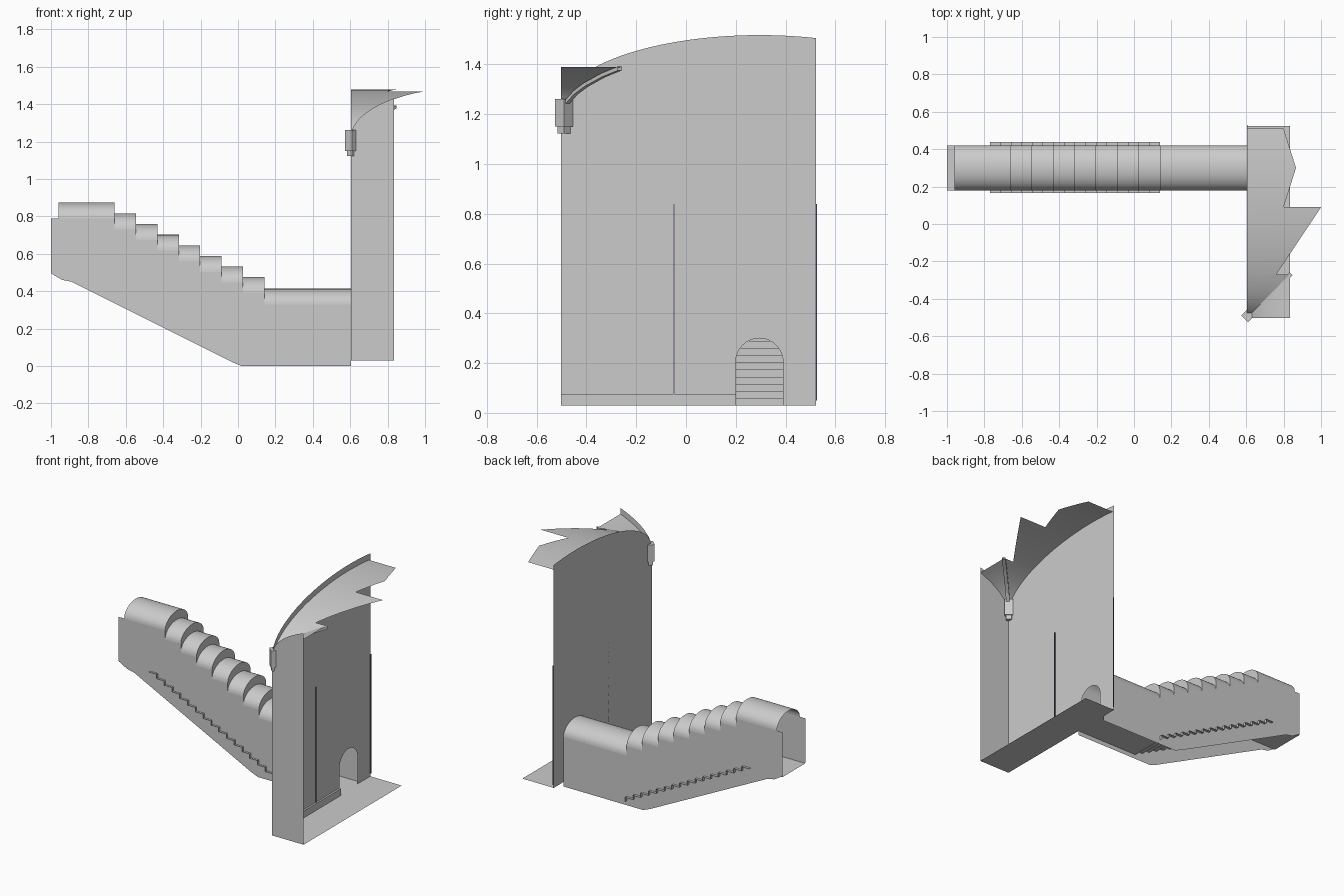
import bpy, bmesh
from math import sin, cos, pi, sqrt, radians

if "Cube" in bpy.data.objects:
    bpy.data.objects.remove(bpy.data.objects["Cube"])


def make(name, verts, faces, smooth=False, color=None):
    me = bpy.data.meshes.new(name)
    me.from_pydata(verts, [], faces)
    bm = bmesh.new()
    bm.from_mesh(me)
    bmesh.ops.remove_doubles(bm, verts=bm.verts, dist=1e-5)
    bm.to_mesh(me)
    bm.free()
    ob = bpy.data.objects.new(name, me)
    bpy.context.collection.objects.link(ob)
    if color:
        mat = bpy.data.materials.new(name)
        mat.diffuse_color = color
        mat.use_nodes = True
        mat.node_tree.nodes["Principled BSDF"].inputs["Base Color"].default_value = mat.diffuse_color
        me.materials.append(mat)
    if smooth:
        bpy.ops.object.select_all(action='DESELECT')
        ob.select_set(True)
        bpy.context.view_layer.objects.active = ob
        bpy.ops.object.shade_smooth_by_angle(angle=radians(35))
    return ob


def loft(name, rows, smooth=True):
    n = len(rows[0])
    verts = [p for r in rows for p in r]
    faces = [(i * n + j, i * n + j + 1, (i + 1) * n + j + 1, (i + 1) * n + j)
             for i in range(len(rows) - 1) for j in range(n - 1)]
    return make(name, verts, faces, smooth)


def box(name, x, y, z, color=None):
    v = [(a, b, c) for a in x for b in y for c in z]
    f = [(0, 1, 3, 2), (4, 6, 7, 5), (0, 4, 5, 1), (2, 3, 7, 6), (0, 2, 6, 4), (1, 5, 7, 3)]
    return make(name, v, f, color=color)


def vault(t):
    """Height of the vault at distance t from the room corner."""
    u = (t - 0.8) / 0.8
    return 1.185 + 0.293 * sqrt(max(0, 1 - u * u))


X0, Y0, Y1, ZF, LIFT = 0.603, -0.503, 0.523, 0.03, 0.04
YA, YB = 0.18, 0.42          # tunnel side walls

# Tunnel roof: arch profile swept along stepped levels
levels = [(-0.96, -0.66, 0.788)]
for i in range(7):
    levels.append((-0.66 + 0.1145 * i, -0.66 + 0.1145 * (i + 1), 0.73 - 0.0567 * i))
levels.append((0.1415, X0, 0.328))
yc, hw = (YA + YB) / 2, (YB - YA) / 2
rows = []
for xa, xb, z in levels:
    for x in (xa, xb):
        rows.append([(x, yc - hw * cos(pi * k / 20), z + 0.085 * sin(pi * k / 20))
                     for k in range(21)])
loft("tunnel_roof", rows)

# Tunnel side walls, stepped along the roof springing
side = [(-1, 0.788), (-1, 0.495), (-0.94, 0.46), (-0.89, 0.45), (-0.03, 0.02),
        (0.02, 0.0), (X0, 0.0)]
for xa, xb, z in reversed(levels):
    side += [(xb, z), (xa, z)]
for name, y in (("tunnel_wall_front", YA), ("tunnel_wall_back", YB)):
    make(name, [(x, y, z) for x, z in side], [tuple(range(len(side)))])

# Stairs: zigzag sheet poking through both side walls
N = 16
run, rise = 0.91 / N, 0.46 / N
zig = [(0.14, ZF)]
for i in range(N):
    x, z = zig[-1]
    zig += [(x, z + rise), (x - run, z + rise)]
loft("stairs", [[(x, 0.165, z), (x, 0.438, z)] for x, z in zig], False)

# Lower and upper landings
loft("lower_landing", [[(0.14, YA, ZF), (0.14, YB, ZF)], [(X0, YA, ZF), (X0, YB, ZF)]], False)
loft("upper_landing", [[(-1, YA, 0.49), (-1, YB, 0.49)], [(-0.77, YA, 0.49), (-0.77, YB, 0.49)]], False)

# Chamber wall with arched top and arched doorway
M = 32
out = [(Y0, ZF), (0.2, ZF)]
out += [(0.295 - 0.095 * cos(pi * k / 16), 0.205 + 0.095 * sin(pi * k / 16)) for k in range(17)]
out += [(0.39, ZF), (Y1, ZF)]
for k in range(M, -1, -1):
    t = (Y1 - Y0) * (k / M) ** 1.5
    out.append((Y0 + t, vault(t) + LIFT))
make("door_wall", [(X0, y, z) for y, z in out], [tuple(range(len(out)))])

# Side wall fragment with curved top
D = 0.23
out = [(X0, ZF), (X0 + D, ZF)]
for k in range(12, -1, -1):
    t = D * (k / 12) ** 1.5
    out.append((X0 + t, vault(t) + LIFT))
make("side_wall", [(x, Y0, z) for x, z in out], [tuple(range(len(out)))])

# Chamber floor
loft("chamber_floor", [[(X0, Y0, ZF), (X0 + D, Y0, ZF)], [(X0, Y1, ZF), (X0 + D, Y1, ZF)]], False)

# Broken vault over the doorway: (y, outer x) along the jagged edge
jag = [(Y0, X0), (-0.27, 0.83), (-0.27, 0.76), (0.09, 1.0), (0.09, 0.8),
       (0.3, 0.866), (0.51, 0.8)]
rows = []
for (ya, xa), (yb, xb) in zip(jag, jag[1:]):
    if ya == yb:
        continue
    seg = []
    for k in range(13):
        s = (k / 12) ** (1.5 if ya == Y0 else 1)
        y, x = ya + (yb - ya) * s, xa + (xb - xa) * s
        z = vault(y - Y0)
        seg.append([(X0, y, z), (x, y, z)])
    rows.append(seg)
v, f = [], []
for seg in rows:
    for k, (a, b) in enumerate(seg):
        v += [a, b]
        n = len(v)
        if k:
            f.append((n - 4, n - 3, n - 1, n - 2))
make("vault_over_door", v, f, True)

# Vault corner over the side wall
rows = []
for k in range(13):
    t = D * (k / 12) ** 1.5
    rows.append([(X0 + t, Y0, vault(t)), (X0 + t, Y0 + t, vault(t))])
loft("vault_corner", rows)

# Diagonal rib
rows = []
w, d = 0.008, 0.016
for t in (0.025, 0.06, 0.1, 0.17, 0.237):
    x, y, z = X0 + t, Y0 + t, vault(t) - 0.001
    ring = [(x - w, y + w, z), (x + w, y - w, z), (x + w, y - w, z - d), (x - w, y + w, z - d)]
    rows.append(ring + ring[:1])
loft("vault_rib", rows, False)

# Corbel under the rib, two stacked blocks turned 45 degrees
for name, r, z0, z1 in (("corbel_block", 0.034, 1.15, 1.262), ("corbel_foot", 0.024, 1.123, 1.15)):
    ob = box(name, (-r * 0.75, r * 0.75), (-r * 0.75, r * 0.75), (z0, z1))
    ob.location = (0.609, -0.49, 0)
    ob.rotation_euler[2] = radians(45)

# Skirting and thin dark wall strips
box("skirting", (X0, X0 + 0.012), (Y0, 0.2), (ZF, 0.075))
purple = (0.12, 0.08, 0.16, 1)
box("wall_strip_left", (X0, X0 + 0.006), (-0.051, -0.046), (0.075, 0.84), purple)
box("wall_strip_right", (X0, X0 + 0.006), (Y1 - 0.002, Y1 + 0.003), (0.05, 0.84), purple)
